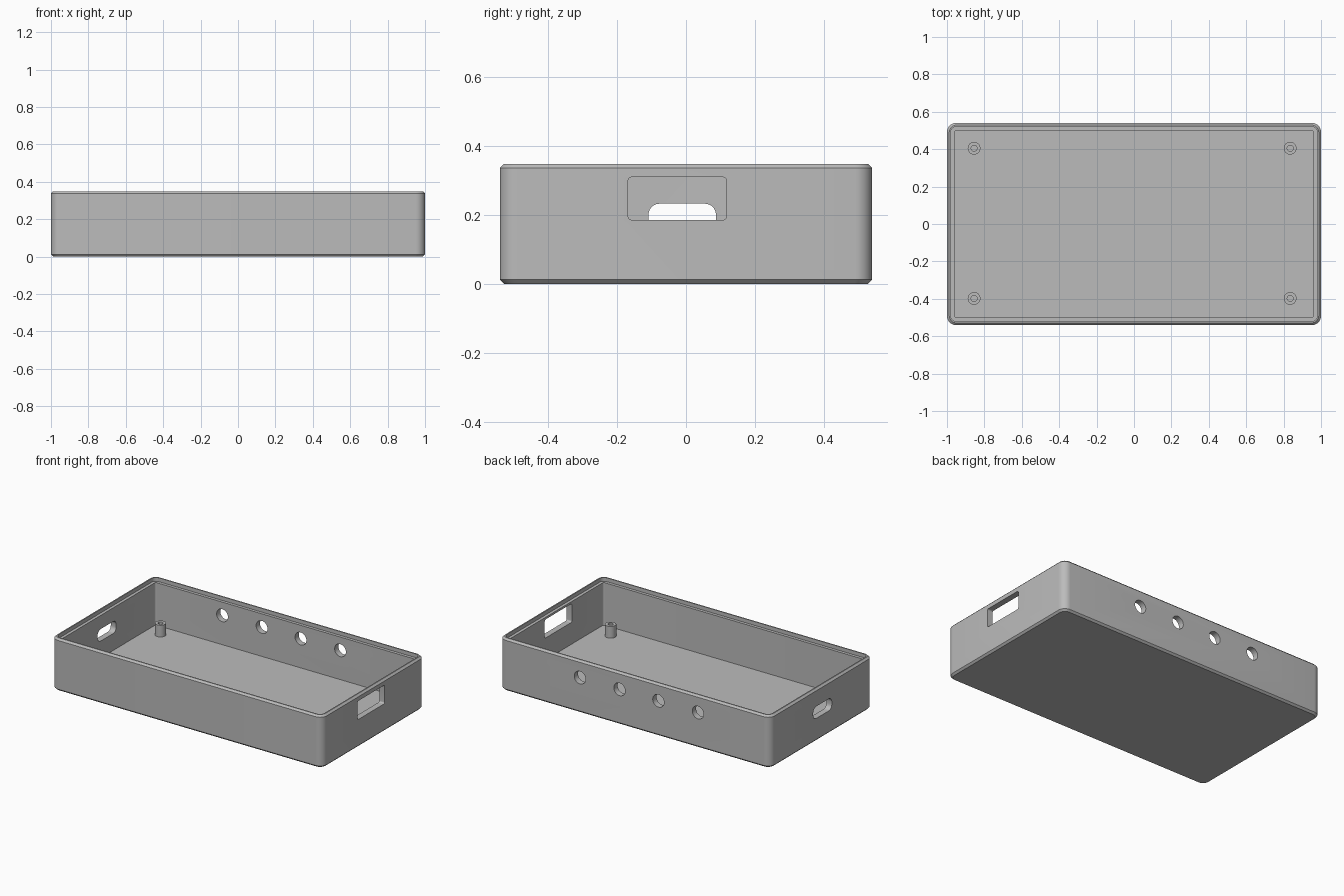
import bpy, bmesh
from math import sin, cos, pi

cube = bpy.data.objects.get("Cube")
if cube:
    bpy.data.objects.remove(cube, do_unlink=True)

HX, HY, H = 1.0, 0.541, 0.349      # half width, half depth, height
FLOOR, WALL, CHAMFER = 0.04, 0.04, 0.012
SEGS = 8

grey = bpy.data.materials.new("plain_grey")
grey.use_nodes = True
color = (0.5, 0.5, 0.5, 1)
grey.diffuse_color = color
grey.node_tree.nodes["Principled BSDF"].inputs["Base Color"].default_value = color


def rounded_ring(hx, hy, r, z, center=(0, 0)):
    """Points of a rounded rectangle; a circle when hx = hy = r."""
    pts = []
    for k, (sx, sy) in enumerate([(1, 1), (-1, 1), (-1, -1), (1, -1)]):
        for i in range(SEGS + 1):
            a = (k + i / SEGS) * pi / 2
            pts.append((center[0] + sx * (hx - r) + r * cos(a),
                        center[1] + sy * (hy - r) + r * sin(a), z))
    return pts


def loft(name, rings, axes=(0, 1, 2)):
    """Skin a stack of rings and cap both ends; axes reorders the coordinates."""
    bm = bmesh.new()
    loops = [[bm.verts.new([p[a] for a in axes]) for p in ring] for ring in rings]
    n = len(loops[0])
    for low, high in zip(loops, loops[1:]):
        for i in range(n):
            j = (i + 1) % n
            bm.faces.new((low[i], low[j], high[j], high[i]))
    bm.faces.new(loops[0])
    bm.faces.new(loops[-1])
    bmesh.ops.remove_doubles(bm, verts=bm.verts, dist=1e-5)
    bmesh.ops.recalc_face_normals(bm, faces=bm.faces)
    mesh = bpy.data.meshes.new(name)
    bm.to_mesh(mesh)
    bm.free()
    mesh.materials.append(grey)
    obj = bpy.data.objects.new(name, mesh)
    bpy.context.collection.objects.link(obj)
    return obj


def activate(obj):
    bpy.ops.object.select_all(action="DESELECT")
    obj.select_set(True)
    bpy.context.view_layer.objects.active = obj


def smooth(obj):
    activate(obj)
    bpy.ops.object.shade_smooth_by_angle(angle=pi / 6)


def cut(obj, cutter):
    cutter.hide_render = True
    activate(obj)
    mod = obj.modifiers.new("opening", "BOOLEAN")
    mod.operation, mod.solver, mod.object = "DIFFERENCE", "EXACT", cutter
    bpy.ops.object.modifier_apply(modifier=mod.name)
    bpy.data.objects.remove(cutter, do_unlink=True)


def inset(d, r, z):
    return rounded_ring(HX - d, HY - d, r, z)


# Open tray: chamfered outside, stepped rim, flat floor
LEDGE = H - 0.025
tray = loft("enclosure_tray", [
    inset(CHAMFER, 0.04, 0),
    inset(0, 0.05, CHAMFER),
    inset(0, 0.05, H - CHAMFER),
    inset(CHAMFER, 0.04, H),
    inset(0.02, 0.032, H),
    inset(0.02, 0.032, LEDGE),
    inset(WALL, 0.012, LEDGE),
    inset(WALL, 0.012, FLOOR),
])


def wall_cutter(name, hw, hh, r, center, start, end, axes):
    return loft(name, [rounded_ring(hw, hh, r, d, center) for d in (start, end)], axes)


# Rectangular port in the left end, slot in the right end
ALONG_X, ALONG_Y = (2, 0, 1), (0, 2, 1)
cut(tray, wall_cutter("port_cutter", 0.143, 0.062, 0.01, (-0.025, 0.248), 0.9, 1.1, ALONG_X))
cut(tray, wall_cutter("slot_cutter", 0.098, 0.04, 0.032, (-0.011, 0.193), -1.1, -0.9, ALONG_X))

# Row of round holes in the back wall
for x in (-0.467, -0.175, 0.112, 0.404):
    cut(tray, wall_cutter("hole_cutter", 0.042, 0.042, 0.042, (x, 0.235), 0.45, 0.6, ALONG_Y))
smooth(tray)

# Hollow screw posts standing on the floor
POST_TOP, OUTER, BORE = 0.118, 0.034, 0.016
for side, x in (("right", -0.855), ("left", 0.835)):
    for end, y in (("front", -0.398), ("back", 0.405)):
        post = loft(f"screw_post_{end}_{side}", [
            rounded_ring(r, r, r, z, (x, y)) for r, z in (
                (OUTER, FLOOR - 0.005), (OUTER, POST_TOP),
                (BORE, POST_TOP), (BORE, FLOOR + 0.002))])
        smooth(post)
